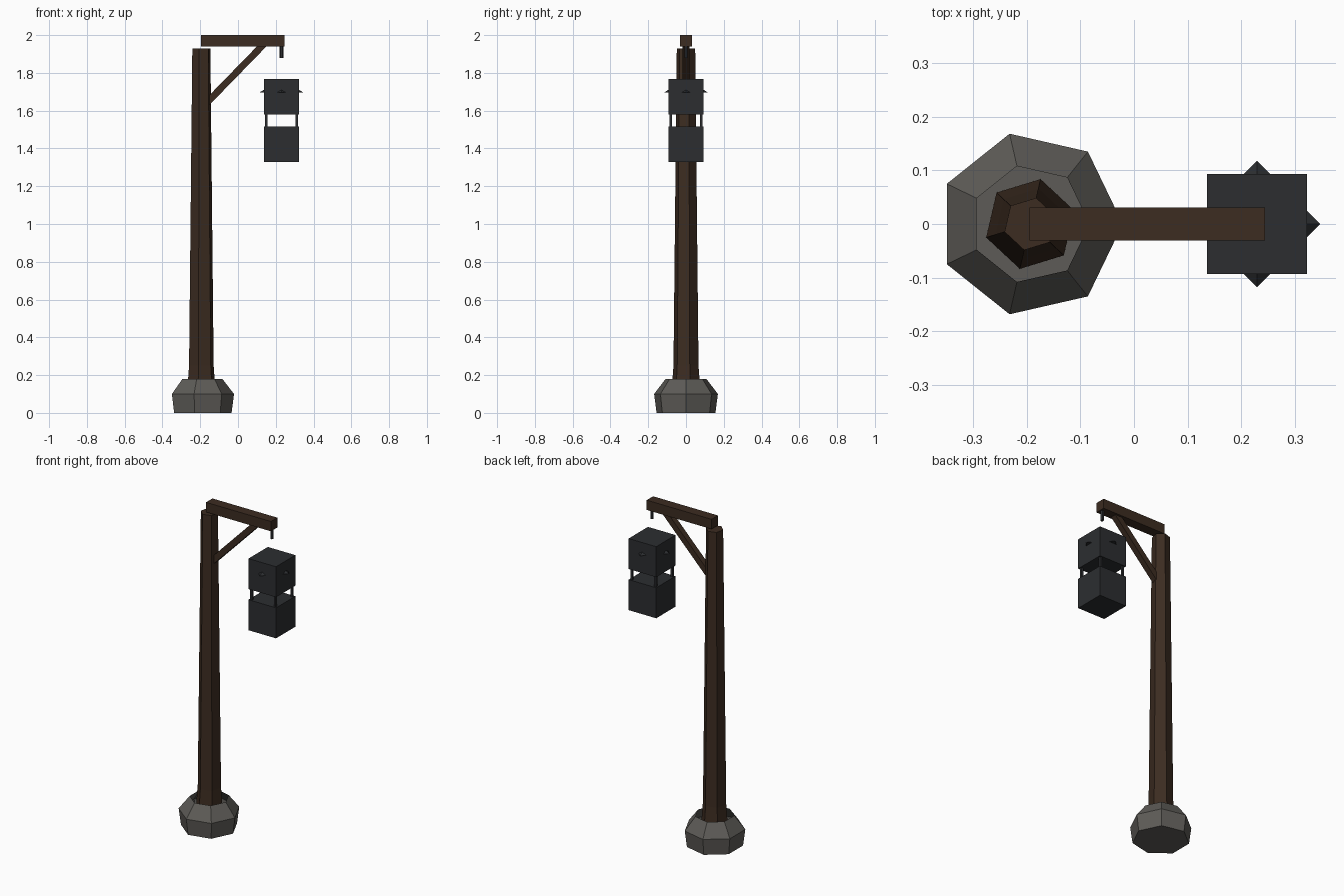
import bpy, bmesh, math
from mathutils import Vector, Matrix

if "Cube" in bpy.data.objects:
    bpy.data.objects.remove(bpy.data.objects["Cube"])


def material(name, rgb):
    m = bpy.data.materials.new(name)
    m.diffuse_color = (*rgb, 1)
    m.use_nodes = True
    m.node_tree.nodes["Principled BSDF"].inputs["Base Color"].default_value = m.diffuse_color
    return m


WOOD = material("wood", (0.045, 0.025, 0.015))
STONE = material("stone", (0.11, 0.105, 0.095))
IRON = material("iron", (0.025, 0.027, 0.030))


def finish(bm, name, mat):
    bmesh.ops.recalc_face_normals(bm, faces=bm.faces)
    me = bpy.data.meshes.new(name)
    bm.to_mesh(me)
    bm.free()
    me.materials.append(mat)
    ob = bpy.data.objects.new(name, me)
    bpy.context.collection.objects.link(ob)
    return ob


def lathe(name, mat, centre, profile, sides, turn=0, cap_top=True):
    """Low-poly stack of rings; profile is (radius, z) from bottom to top."""
    bm = bmesh.new()
    rings = []
    for r, z in profile:
        angles = [math.radians(turn) + math.tau * i / sides for i in range(sides)]
        rings.append([bm.verts.new((centre[0] + r * math.cos(a),
                                    centre[1] + r * math.sin(a), z)) for a in angles])
    for lo, hi in zip(rings, rings[1:]):
        for i in range(sides):
            j = (i + 1) % sides
            bm.faces.new((lo[i], lo[j], hi[j], hi[i]))
    bm.faces.new(rings[0][::-1])
    if cap_top:
        bm.faces.new(rings[-1])
    return finish(bm, name, mat)


def box(name, mat, centre, size, tilt=0):
    """Box of full size, tilted about the y axis."""
    bm = bmesh.new()
    bmesh.ops.create_cube(bm, size=1)
    bm.transform(Matrix.Translation(Vector(centre)) @ Matrix.Rotation(tilt, 4, 'Y')
                 @ Matrix.Diagonal((*size, 1)))
    return finish(bm, name, mat)


POST_X, LAMP_X = -0.194, 0.23

# Open stone footing and the flared post standing in it
lathe("stone_footing", STONE, (POST_X, 0),
      [(0.16, 0), (0.173, 0.10), (0.111, 0.18)], 7, cap_top=False)
lathe("post", WOOD, (POST_X, 0), [(0.086, 0.01), (0.068, 0.25), (0.05, 1.93)], 6, turn=17)

# Arm and diagonal brace
box("arm", WOOD, (0.025, 0, 1.97), (0.44, 0.062, 0.06))
a, b = Vector((-0.165, 0, 1.642)), Vector((0.137, 0, 1.952))
d = b - a
box("brace", WOOD, (a + b) / 2, (d.length, 0.036, 0.036), -math.atan2(d.z, d.x))

# Hook under the arm
lathe("hook", IRON, (LAMP_X, 0), [(0.01, 1.88), (0.01, 1.95)], 6)

# Lantern: two blocks, corner bars and a pyramid cap poking through the upper block
box("lantern_base", IRON, (LAMP_X, 0, 1.422), (0.187, 0.187, 0.187))
box("lantern_top", IRON, (LAMP_X, 0, 1.674), (0.187, 0.187, 0.187))
for sx in (-1, 1):
    for sy in (-1, 1):
        box("lantern_bar", IRON, (LAMP_X + sx * 0.08, sy * 0.08, 1.548), (0.013, 0.013, 0.08))
lathe("lantern_cap", IRON, (LAMP_X, 0), [(0.118, 1.695), (0.02, 1.755)], 4)
